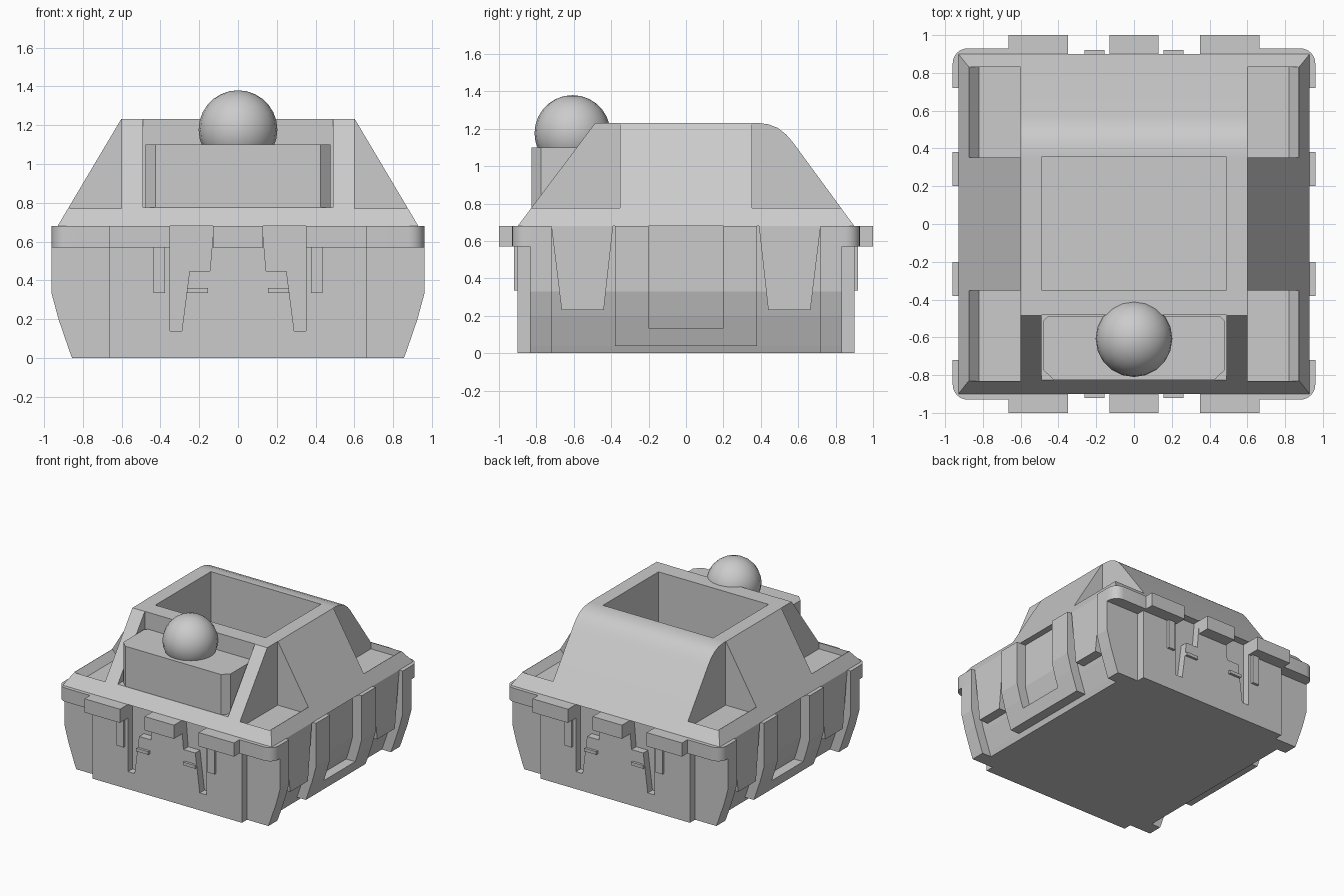
import bpy, bmesh
from math import sin, cos, pi

if "Cube" in bpy.data.objects:
    bpy.data.objects.remove(bpy.data.objects["Cube"])

BOTH_X = [(1, 1), (-1, 1)]
ALL4 = [(1, 1), (-1, 1), (1, -1), (-1, -1)]
ONE = [(1, 1)]


def finish(name, bm):
    bmesh.ops.recalc_face_normals(bm, faces=bm.faces)
    me = bpy.data.meshes.new(name)
    bm.to_mesh(me)
    bm.free()
    ob = bpy.data.objects.new(name, me)
    bpy.context.collection.objects.link(ob)
    return ob


def add_rings(bm, rings):
    """Skin a stack of equal-length point rings and cap both ends."""
    vs = [[bm.verts.new(p) for p in r] for r in rings]
    n = len(vs[0])
    for a, b in zip(vs, vs[1:]):
        for i in range(n):
            bm.faces.new((a[i], a[(i + 1) % n], b[(i + 1) % n], b[i]))
    bm.faces.new(vs[0])
    bm.faces.new(vs[-1])


def prism(name, shapes, axis, signs=ONE):
    """shapes: list of (outline, start, end), extruded along axis, with mirrored copies."""
    bm = bmesh.new()
    put = {'x': lambda u, v, t: (t, u, v), 'y': lambda u, v, t: (u, t, v),
           'z': lambda u, v, t: (u, v, t)}[axis]
    for pts, a, b in shapes:
        for sx, sy in signs:
            rings = []
            for t in (a, b):
                ring = [put(u, v, t) for u, v in pts]
                rings.append([(x * sx, y * sy, z) for x, y, z in ring])
            add_rings(bm, rings)
    return finish(name, bm)


def rect(u0, u1, v0, v1):
    return [(u0, v0), (u1, v0), (u1, v1), (u0, v1)]


def cut(ob, cutter):
    m = ob.modifiers.new("cut", 'BOOLEAN')
    m.operation = 'DIFFERENCE'
    m.solver = 'EXACT'
    m.object = cutter
    cutter.hide_render = True
    cutter.hide_set(True)


# outer curve of the side walls, as (x, z)
CURVE = [(0.855, 0), (0.87, 0.04), (0.925, 0.2), (0.96, 0.33), (0.96, 0.68)]


def side_x(z):
    for (x0, z0), (x1, z1) in zip(CURVE, CURVE[1:]):
        if z <= z1:
            return x0 + (x1 - x0) * (z - z0) / (z1 - z0)
    return 0.96


def side_profile(z0, z1, inset=0.0):
    zs = [z0] + [z for _, z in CURVE if z0 < z < z1] + [z1]
    return [(side_x(z) - inset, z) for z in zs]


# lower housing core with curved side walls
right = side_profile(0, 0.68, 0.08)
prism("lower_core", [(right + [(-x, z) for x, z in reversed(right)], -0.835, 0.835)], 'y')

# front and back wall block with stepped latch slots
walls = prism("lower_front_back_walls", [(rect(-0.665, 0.665, 0, 0.68), -0.9, 0.9)], 'y')
slot = [(0.35, 0.72), (0.35, 0.14), (0.29, 0.14), (0.25, 0.45), (0.145, 0.45), (0.122, 0.72)]
cut(walls, prism("latch_slot_cutter", [(slot, 0.84, 1.1)], 'y', ALL4))

# corner pillars
prism("corner_pillars", [([(0.7, 0)] + side_profile(0, 0.68) + [(0.7, 0.68)], 0.72, 0.835)],
      'y', ALL4)

# U-shaped frames on the sides
leg = [(0.75, 0.04)] + side_profile(0.04, 0.68) + [(0.75, 0.68)]
bar = [(0.75, 0.04)] + side_profile(0.04, 0.135) + [(0.75, 0.135)]
prism("side_frames", [(leg, 0.2, 0.38), (leg, -0.38, -0.2), (bar, -0.2, 0.2)], 'y', BOTH_X)

# tapered pads between the frames and pillars
prism("side_pads", [([(0.72, 0.68), (0.665, 0.23), (0.44, 0.23), (0.39, 0.68)], 0.75, 0.93)],
      'x', ALL4)

# rounded flange corners
arc = [(0.88 + 0.08 * sin(a), 0.85 + 0.08 * cos(a)) for a in [i * pi / 12 for i in range(7)]]
corner = [(0.64, 0.72), (0.64, 0.93)] + arc + [(0.96, 0.72)]
flange = prism("flange_corners", [(corner, 0.57, 0.68)], 'z', ALL4)

# flange tabs and small ribs on front and back
prism("flange_tabs", [(rect(0.35, 0.665, 0.85, 1.0), 0.57, 0.68)], 'z', ALL4)
prism("center_tabs", [(rect(-0.13, 0.13, 0.85, 1.0), 0.57, 0.68)], 'z', [(1, 1), (1, -1)])
prism("wall_ribs", [(rect(0.375, 0.435, 0.335, 0.6), 0.85, 0.92),
                    (rect(0.155, 0.262, 0.335, 0.36), 0.85, 0.92)], 'y', ALL4)

# upper housing: sloped cover with rounded back edge
bm = bmesh.new()
back = [(0.9, 0.68), (0.57, 1.13), (0.535, 1.17), (0.49, 1.205), (0.44, 1.224), (0.38, 1.232)]
rings = []
for yb, z in back:
    t = (z - 0.68) / 0.552
    hx, yf = 0.93 - 0.328 * t, -0.9 + 0.415 * t
    rings.append([(-hx, yf, z), (hx, yf, z), (hx, yb, z), (-hx, yb, z)])
add_rings(bm, rings)
upper = finish("upper_housing", bm)

# corner pockets, stem opening and lamp bay
pocket = [(0.6, 0.72), (0.82, 0.72), (0.87, 0.776), (1.05, 0.776), (1.05, 1.4), (0.6, 1.4)]
cut(upper, prism("pocket_cutter", [(pocket, 0.352, 0.832)], 'y', ALL4))
cut(upper, prism("opening_cutter", [(rect(-0.49, 0.49, -0.35, 0.355), 0.6, 1.4)], 'z'))
cut(upper, prism("bay_cutter", [(rect(-0.49, 0.49, -1.0, -0.483), 0.777, 1.4)], 'z'))

# lamp block with chamfered front corners, and its dome
block = [(-0.425, -0.825), (0.425, -0.825), (0.478, -0.775), (0.478, -0.51), (0.458, -0.49),
         (-0.458, -0.49), (-0.478, -0.51), (-0.478, -0.775)]
prism("lamp_block", [(block, 0.76, 1.1)], 'z')
bpy.ops.mesh.primitive_uv_sphere_add(segments=20, ring_count=14, radius=0.203,
                                     location=(0, -0.607, 1.177))
dome = bpy.context.object
dome.name = "lamp_dome"

# smooth curved parts, keep edges sharp
for ob in bpy.context.selected_objects:
    ob.select_set(False)
for ob in (dome, upper, flange):
    ob.select_set(True)
bpy.context.view_layer.objects.active = dome
bpy.ops.object.shade_smooth_by_angle(angle=0.52)
